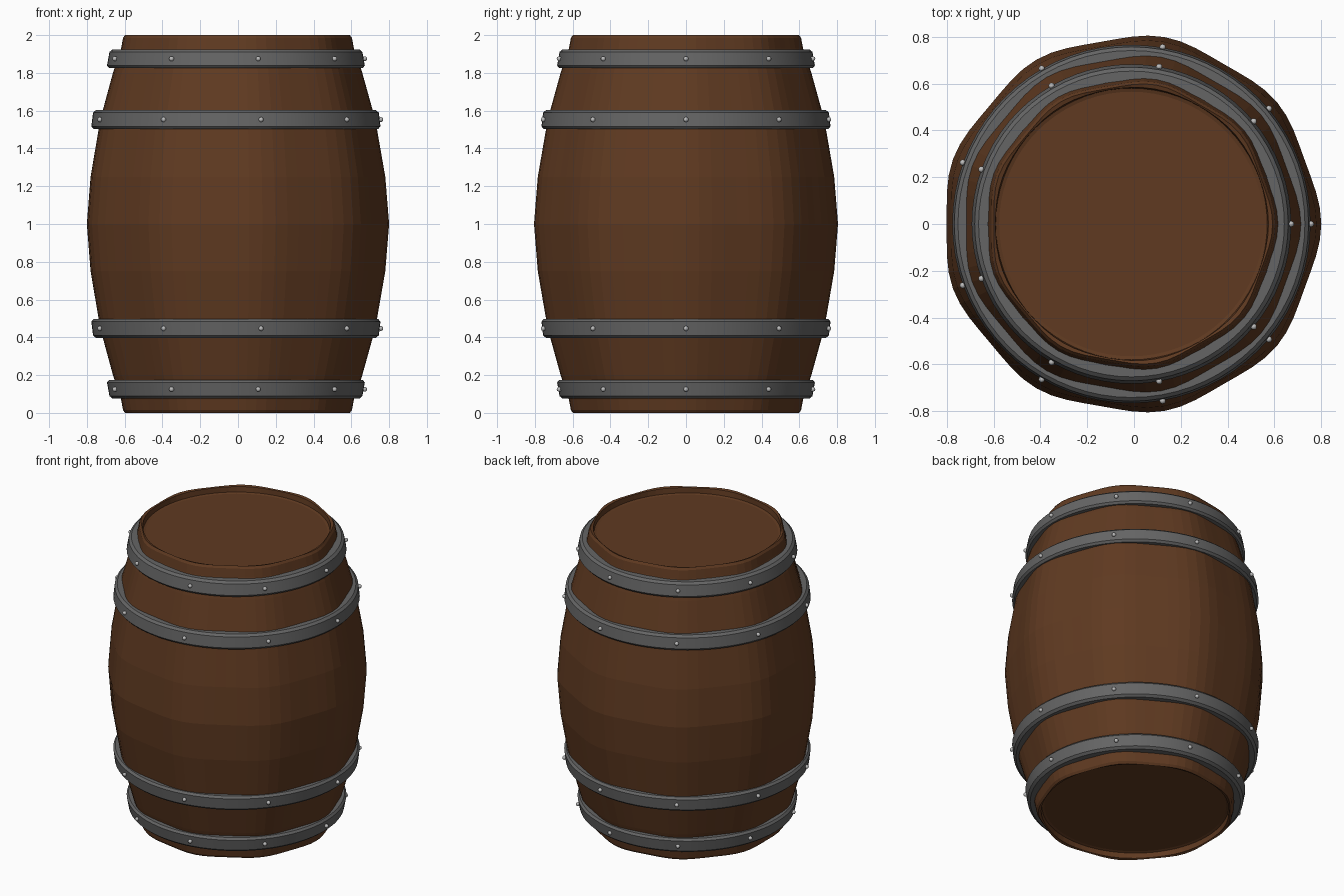
import bpy, bmesh
from math import sin, cos, pi, radians

if "Cube" in bpy.data.objects:
    bpy.data.objects.remove(bpy.data.objects["Cube"])

CX = -0.011      # axis offset that centres the nine-lobed outline
LOBES = 9


def material(name, rgb):
    m = bpy.data.materials.new(name)
    m.diffuse_color = (*rgb, 1)
    m.use_nodes = True
    m.node_tree.nodes["Principled BSDF"].inputs["Base Color"].default_value = m.diffuse_color
    return m


WOOD = material("brown_wood", (0.115, 0.042, 0.015))
IRON = material("dark_iron", (0.13, 0.13, 0.13))
STEEL = material("light_steel", (0.5, 0.5, 0.5))


def finish(bm, name, mat, angle=None):
    bmesh.ops.recalc_face_normals(bm, faces=bm.faces)
    me = bpy.data.meshes.new(name)
    bm.to_mesh(me)
    bm.free()
    ob = bpy.data.objects.new(name, me)
    bpy.context.collection.objects.link(ob)
    me.materials.append(mat)
    if angle:
        bpy.ops.object.select_all(action='DESELECT')
        ob.select_set(True)
        bpy.context.view_layer.objects.active = ob
        bpy.ops.object.shade_smooth_by_angle(angle=radians(angle))
    return ob


def revolve(name, profile, mat, steps, closed=False, angle=None):
    """Spin (radius, z, wave) points; wave gives the lobed outline."""
    bm = bmesh.new()
    rings = []
    for r, z, w in profile:
        ring = []
        for i in range(steps):
            t = 2 * pi * i / steps
            q = r * (1 + w * cos(LOBES * t))
            ring.append(bm.verts.new((CX + q * cos(t), q * sin(t), z)))
        rings.append(ring)
    pairs = list(zip(rings, rings[1:]))
    if closed:
        pairs.append((rings[-1], rings[0]))
    for a, b in pairs:
        for i in range(steps):
            j = (i + 1) % steps
            bm.faces.new((a[i], a[j], b[j], b[i]))
    if not closed:
        bm.faces.new(rings[0])
        bm.faces.new(rings[-1])
    return finish(bm, name, mat, angle)


# Barrel body: recessed lids, rounded rims and bulging staves
W = 0.0138
half = [(0.565, 0.045, 0), (0.58, 0.04, 0), (0.583, 0.005, 0.004), (0.595, 0.0, W),
        (0.606, 0.015, W), (0.616, 0.07, W), (0.637, 0.13, W), (0.66, 0.2, W),
        (0.715, 0.4, W), (0.737, 0.5, W), (0.78, 0.75, W)]
body = half + [(0.80, 1.0, W)] + [(r, 2 - z, w) for r, z, w in reversed(half)]
revolve("barrel_body", body, WOOD, 72)


# Hoops with rivets, mirrored between top and bottom
def hoop(name, z, r_mid, tilt, flip):
    h, c, depth = 0.05, 0.014, 0.055
    pts = [(-depth, -h), (-c, -h), (0, -h + c), (0, h - c), (-c, h), (-depth, h)]
    prof = []
    for dr, dz in pts:
        r = r_mid + dr - tilt * dz / h
        zz = z + dz
        prof.append((r, 2 - zz if flip else zz, 0))
    revolve(name, prof, IRON, 72, closed=True, angle=30)
    bm = bmesh.new()
    for i in range(LOBES):
        t = 2 * pi * i / LOBES
        new = bmesh.ops.create_uvsphere(bm, u_segments=12, v_segments=8, radius=0.013)["verts"]
        rr = r_mid + 0.006
        bmesh.ops.translate(bm, verts=new,
                            vec=(CX + rr * cos(t), rr * sin(t), 2 - z if flip else z))
    finish(bm, name + "_rivets", STEEL, 60)


for flip, side in ((False, "top"), (True, "bottom")):
    hoop(side + "_end_hoop", 1.875, 0.676, 0.009, flip)
    hoop(side + "_middle_hoop", 1.553, 0.761, 0.006, flip)
